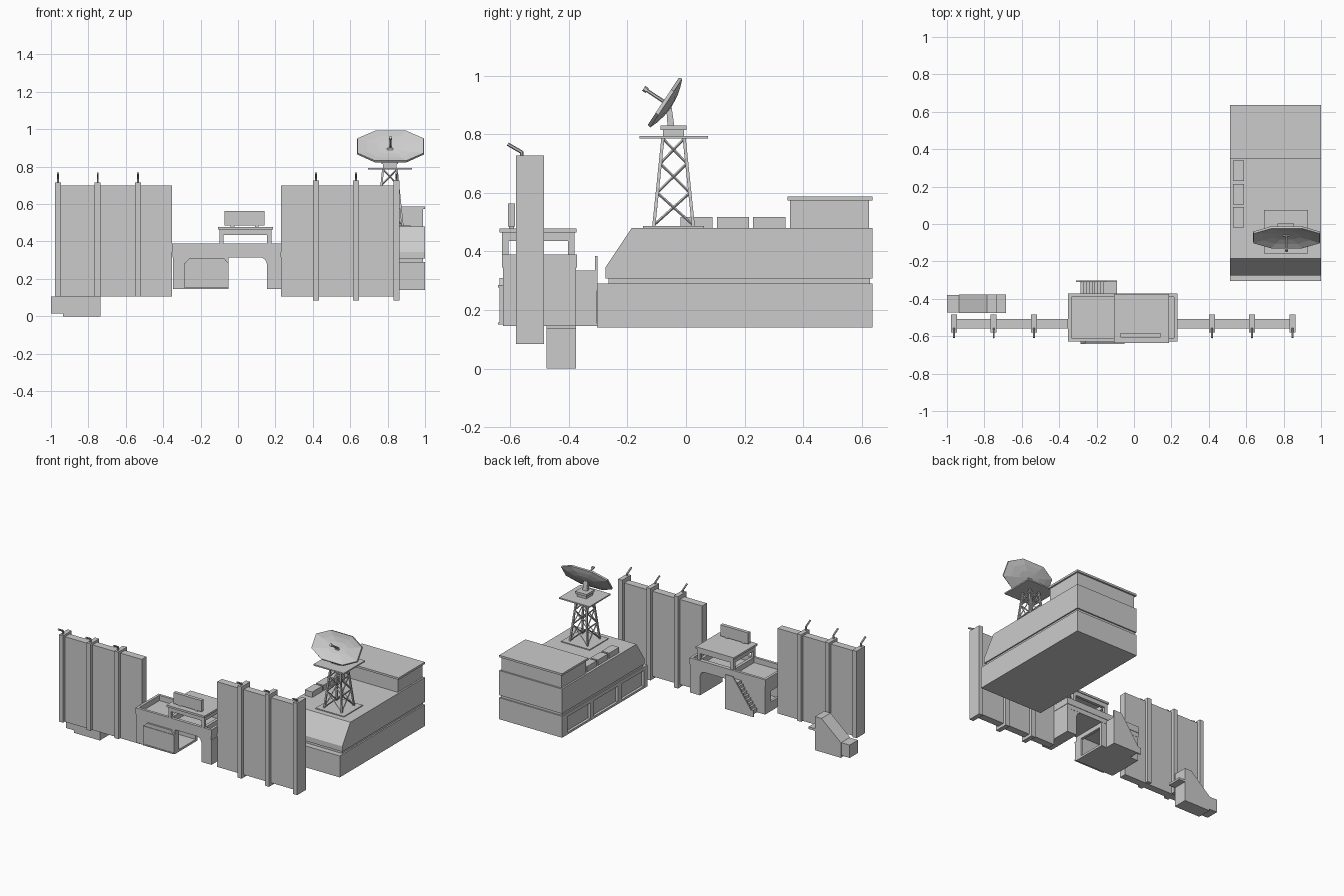
import bpy, bmesh
from mathutils import Vector

if "Cube" in bpy.data.objects:
    bpy.data.objects.remove(bpy.data.objects["Cube"])


def finish(name, bm):
    bmesh.ops.recalc_face_normals(bm, faces=bm.faces)
    me = bpy.data.meshes.new(name)
    bm.to_mesh(me)
    bm.free()
    ob = bpy.data.objects.new(name, me)
    bpy.context.collection.objects.link(ob)
    return ob


def boxes(name, *ranges):
    """One object from boxes given as x0, x1, y0, y1, z0, z1."""
    bm = bmesh.new()
    for x0, x1, y0, y1, z0, z1 in ranges:
        vs = bmesh.ops.create_cube(bm, size=1)['verts']
        for v in vs:
            v.co = ((x0 + x1) / 2 + v.co.x * (x1 - x0),
                    (y0 + y1) / 2 + v.co.y * (y1 - y0),
                    (z0 + z1) / 2 + v.co.z * (z1 - z0))
    return finish(name, bm)


def prism(name, pts, axis, a, b):
    """Extrude a profile along x (points are y, z) or y (points are x, z)."""
    bm = bmesh.new()
    make = (lambda p, t: (t, p[0], p[1])) if axis == 'x' else (lambda p, t: (p[0], t, p[1]))
    lo = [bm.verts.new(make(p, a)) for p in pts]
    hi = [bm.verts.new(make(p, b)) for p in pts]
    bm.faces.new(lo)
    bm.faces.new(hi)
    for i in range(len(pts)):
        j = (i + 1) % len(pts)
        bm.faces.new((lo[i], lo[j], hi[j], hi[i]))
    return finish(name, bm)


def rods(name, segs, r, sides=6):
    bm = bmesh.new()
    for p, q in segs:
        p, q = Vector(p), Vector(q)
        d = q - p
        m = d.to_track_quat('Z', 'Y').to_matrix().to_4x4()
        m.translation = (p + q) / 2
        bmesh.ops.create_cone(bm, cap_ends=True, segments=sides, radius1=r,
                              radius2=r, depth=d.length, matrix=m)
    return finish(name, bm)


def ring(x0, x1, y0, y1, z0, z1, t):
    """Four boxes around a rectangle."""
    return [(x0, x1, y0, y0 + t, z0, z1), (x0, x1, y1 - t, y1, z0, z1),
            (x0, x0 + t, y0 + t, y1 - t, z0, z1), (x1 - t, x1, y0 + t, y1 - t, z0, z1)]


# Perimeter walls with posts and bent wire holders
for side, x0, x1, posts, z0, z1 in (
        ('left', -.965, -.353, (-.963, -.75, -.535), .107, .715),
        ('right', .23, .848, (.418, .63, .848), .085, .727)):
    boxes(side + '_wall', (x0, x1, -.558, -.507, .105, .70))
    boxes(side + '_wall_posts', *[(x - .016, x + .016, -.58, -.485, z0, z1) for x in posts])
    segs = []
    for x in posts:
        segs += [((x, -.56, z1 - .01), (x, -.56, .74)), ((x, -.558, .737), (x, -.608, .766))]
    rods(side + '_wire_holders', segs, .006)

# Gatehouse: bridge deck, parapet, leg and gusset
boxes('gate_deck', (-.35, .23, -.625, -.375, .315, .353))
boxes('gate_parapet', *ring(-.353, .233, -.628, -.372, .345, .39, .018))
boxes('gate_leg', (.155, .232, -.625, -.376, .145, .318))
prism('gate_gusset', [(.155, .317), (.12, .317), (.145, .304), (.155, .28)], 'y', -.625, -.376)

# Guard room under the deck, open towards the passage, window on the outer side
boxes('guard_room',
      (-.348, -.05, -.625, -.376, .145, .16),
      (-.348, -.05, -.625, -.605, .16, .316),
      (-.348, -.05, -.396, -.376, .16, .316),
      (-.348, -.33, -.605, -.396, .16, .21),
      (-.348, -.33, -.605, -.396, .285, .316),
      (-.348, -.33, -.605, -.56, .21, .285),
      (-.348, -.33, -.44, -.396, .21, .285),
      (-.07, -.05, -.605, -.58, .16, .316),
      (-.07, -.05, -.58, -.396, .285, .316))
prism('guard_room_front_panel', [(-.285, .15), (-.05, .15), (-.05, .283), (-.075, .31),
                                 (-.26, .31), (-.285, .283)], 'y', -.637, -.62)
boxes('front_panel_trim', *[(-.285, -.05, -.641, -.636, z, z + .008) for z in (.15, .277)])

# Lookout cabin with corner posts and sign board
cab = (-.1, .178, -.627, -.38)
boxes('cabin_posts', *[(x, x + .022, y, y + .022, .35, .47)
                       for x in (cab[0], cab[1] - .022) for y in (cab[2], cab[3] - .022)])
boxes('cabin_sides', *ring(*cab, .345, .39, .02))
boxes('cabin_fascia', *ring(*cab, .435, .468, .02))
boxes('cabin_roof', (-.107, .187, -.637, -.374, .464, .478))
boxes('roof_board', (-.073, .142, -.607, -.583, .485, .563))
boxes('roof_board_feet', *[(x, x + .02, -.603, -.587, .475, .488) for x in (-.04, .09)])

# Stairs behind the guard room
stair = [(-.31, .145), (-.09, .145), (-.09, .385), (-.15, .385), (-.29, .19), (-.31, .19)]
prism('stair_outer_side', stair, 'y', -.311, -.302)
n = 9
steps = [(-.285 + i * .015, -.09, -.376, -.31, .145, .175 + i * .02) for i in range(n)]
boxes('stair_steps', *steps)

# Short service ramp behind the left wall
prism('ramp_body', [(-.935, 0), (-.735, 0), (-.735, .235), (-.785, .235), (-.935, .105)],
      'y', -.476, -.376)
boxes('ramp_foot', (-1, -.93, -.472, -.38, .015, .105))
boxes('ramp_lip', (-.74, -.685, -.476, -.376, .135, .15))

# Main building: lower storey with framed recesses on the inner side
ys = (-.305, -.265, -.02, .02, .285, .325, .58, .637)
boxes('lower_storey', (.53, 1, -.304, .637, .14, .29))
boxes('recess_frames',
      (.512, .532, -.304, .637, .265, .29), (.512, .532, -.304, .637, .14, .155),
      *[(.512, .532, ys[i], ys[i + 1], .154, .266) for i in range(0, 8, 2)])
boxes('storey_groove', (.52, .99, -.265, .628, .285, .315))
prism('upper_storey', [(-.275, .308), (.637, .308), (.637, .48), (-.185, .48), (-.275, .345)],
      'x', .513, .999)

# Rear roof house and roof boxes
boxes('roof_house', (.525, .988, .355, .625, .475, .575))
boxes('roof_house_cap', (.513, .999, .347, .637, .573, .587))
boxes('roof_units', *[(.53, .588, y, y + .11, .475, .518) for y in (-.019, .105, .229)])

# Lattice tower
cx, cy = .812, -.0425
boxes('tower_base', (cx - .11, cx + .11, cy - .104, cy + .104, .478, .486))


def corner(k, z):
    h = .068 - .032 * (z - .48) / .31
    sx, sy = ((-1, -1), (1, -1), (1, 1), (-1, 1))[k % 4]
    return (cx + sx * h, cy + sy * h, z)


rods('tower_legs', [(corner(k, .48), corner(k, .79)) for k in range(4)], .0075, 4)
levels = (.49, .60, .70, .785)
braces = []
for k in range(4):
    for a, b in zip(levels, levels[1:]):
        braces += [(corner(k, a), corner(k + 1, b)), (corner(k + 1, a), corner(k, b))]
rods('tower_braces', braces, .0045, 4)
boxes('tower_platform', (.694, .93, -.159, .075, .785, .794))
boxes('radar_mount', (cx - .036, cx + .036, cy - .036, cy + .036, .793, .815),
      (cx - .044, cx + .044, cy - .044, cy + .044, .814, .83))
prism('radar_pedestal', [(-.063, .828), (-.04, .828), (-.05, .9), (-.068, .9)],
      'x', cx - .016, cx + .016)

# Radar dish: shallow eight-sided bowl tilted upward
u, nrm = Vector((0, .55, .835)), Vector((0, -.835, .55))
centre = Vector((.816, -.054, .897))
outline = [(.083, .098), (.178, .048), (.178, -.048), (.083, -.098),
           (-.083, -.098), (-.178, -.048), (-.178, .048), (-.083, .098)]
bm = bmesh.new()
mid = bm.verts.new(centre)
prev = None
for s in (.4, .72, 1):
    row = [bm.verts.new(centre + Vector((a * s, 0, 0)) + u * (b * s) + nrm * (.022 * s * s))
           for a, b in outline]
    for i in range(8):
        j = (i + 1) % 8
        bm.faces.new((prev[i], prev[j], row[j], row[i]) if prev else (mid, row[j], row[i]))
    prev = row
dish = finish('radar_dish', bm)
mod = dish.modifiers.new('thickness', 'SOLIDIFY')
mod.thickness = .012
mod.offset = 0

# Feed arm in front of the dish
tip = centre + nrm * .108
rods('feed_arm', [(centre, tip)], .006)
rods('feed_head', [(tip - nrm * .014, tip)], .01)
